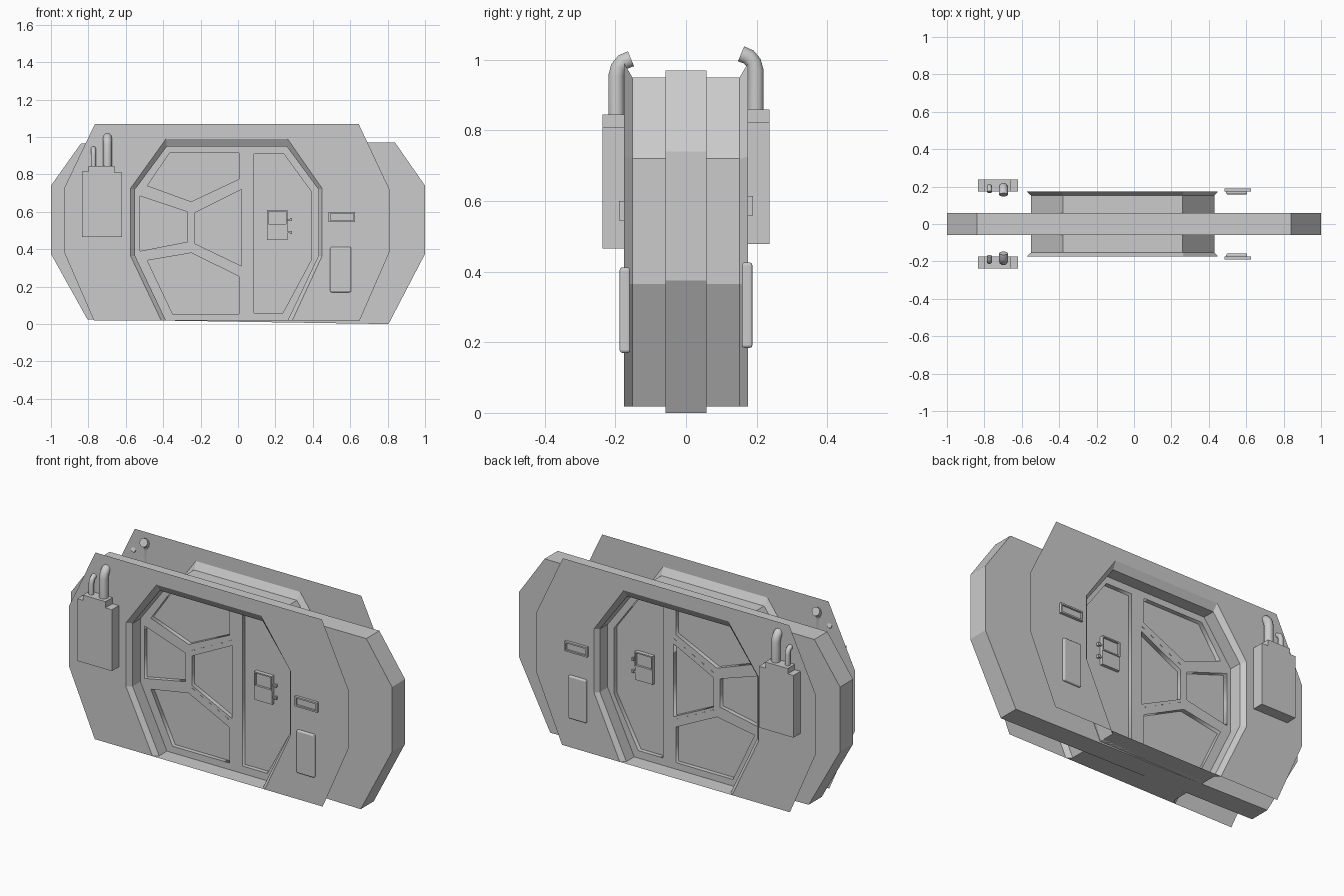
import bpy, bmesh, math
from mathutils import Matrix, Vector

if "Cube" in bpy.data.objects:
    bpy.data.objects.remove(bpy.data.objects["Cube"])


def link(name, bm):
    me = bpy.data.meshes.new(name)
    bm.to_mesh(me)
    bm.free()
    ob = bpy.data.objects.new(name, me)
    bpy.context.collection.objects.link(ob)
    return ob


def rect(x0, x1, z0, z1):
    return [(x0, z0), (x1, z0), (x1, z1), (x0, z1)]


def prism(name, pts, y0, y1, inset=0, depth=0, bevel=0):
    """Solid from an x/z outline; y0 is the front face, optionally inset and sunk."""
    bm = bmesh.new()
    back = bm.faces.new([bm.verts.new((x, y1, z)) for x, z in pts])
    ext = bmesh.ops.extrude_face_region(bm, geom=[back], use_keep_orig=True)
    front = [g for g in ext["geom"] if isinstance(g, bmesh.types.BMFace)]
    for v in front[0].verts:
        v.co.y = y0
    bmesh.ops.recalc_face_normals(bm, faces=bm.faces[:])
    if bevel:
        bmesh.ops.bevel(bm, geom=bm.edges[:], offset=bevel, segments=3, profile=0.5, affect='EDGES')
    if inset:
        bmesh.ops.inset_region(bm, faces=front, thickness=inset)
        ext = bmesh.ops.extrude_face_region(bm, geom=front)
        bmesh.ops.delete(bm, geom=front, context='FACES_ONLY')
        for g in ext["geom"]:
            if isinstance(g, bmesh.types.BMVert):
                g.co.y += depth
    return link(name, bm)


def curve_mesh(name, cu, matrix=Matrix()):
    tmp = bpy.data.objects.new(name + "_tmp", cu)
    bpy.context.collection.objects.link(tmp)
    dg = bpy.context.evaluated_depsgraph_get()
    bm = bmesh.new()
    bm.from_mesh(bpy.data.meshes.new_from_object(tmp.evaluated_get(dg)))
    bpy.data.objects.remove(tmp)
    bm.transform(matrix)
    bmesh.ops.remove_doubles(bm, verts=bm.verts[:], dist=0.0002)
    bmesh.ops.recalc_face_normals(bm, faces=bm.faces[:])
    return link(name, bm)


def holed_plate(name, loops, y, half):
    cu = bpy.data.curves.new(name, 'CURVE')
    cu.dimensions, cu.fill_mode, cu.extrude = '2D', 'BOTH', half
    for pts in loops:
        sp = cu.splines.new('POLY')
        sp.points.add(len(pts) - 1)
        for p, (x, z) in zip(sp.points, pts):
            p.co = (x, z, 0, 1)
        sp.use_cyclic_u = True
    return curve_mesh(name, cu, Matrix.Translation((0, y, 0)) @ Matrix.Rotation(math.pi / 2, 4, 'X'))


def pipe(name, path, r):
    cu = bpy.data.curves.new(name, 'CURVE')
    cu.dimensions, cu.bevel_depth, cu.bevel_resolution, cu.use_fill_caps = '3D', r, 3, True
    sp = cu.splines.new('POLY')
    sp.points.add(len(path) - 1)
    for p, co in zip(sp.points, path):
        p.co = (*co, 1)
    ob = curve_mesh(name, cu)
    ob.data.shade_smooth()
    ob.data.set_sharp_from_angle(angle=math.radians(40))
    return ob


def back_copy(ob, dz=0.0):
    me = ob.data.copy()
    me.transform(Matrix.Translation((0, 0, dz)) @ Matrix.Diagonal((1, -1, 1, 1)))
    me.flip_normals()
    bpy.context.collection.objects.link(bpy.data.objects.new("back_" + ob.name, me))


# Central wall slab
prism("wall_slab", [(-1, .74), (-.84, .965), (.84, .97), (1, .74), (1, .375), (.805, 0), (-.805, .025), (-1, .375)],
      -.058, .058)

# Doorway profiles, shared by cover sheet, lining and door
inner = [(-.385, .018), (-.55, .365), (-.55, .72), (-.38, .95), (.26, .95), (.43, .72), (.43, .365), (.265, .018)]
outer = [(-.41, .018), (-.575, .365), (-.575, .725), (-.385, .99), (.265, .99), (.45, .725), (.45, .365), (.29, .018)]
main, extras = [], []

# Thin cover sheet with doorway cut out
bm = bmesh.new()
border = [(.65, .018), (.81, .385), (.81, .72), (.645, 1.07), (-.765, 1.07), (-.93, .725), (-.93, .385), (-.77, .018)]
f = bm.faces.new([bm.verts.new((x, -.175, z)) for x, z in border + outer])
f.normal_update()
if f.normal.y > 0:
    f.normal_flip()
main.append(link("cover_sheet", bm))

# Doorway lining: chamfer, then straight tunnel
bm = bmesh.new()
rings = [[bm.verts.new((x, y, z)) for x, z in prof] for prof, y in ((outer, -.175), (inner, -.152), (inner, -.058))]
for a, b in zip(rings, rings[1:]):
    for i in range(8):
        j = (i + 1) % 8
        bm.faces.new((a[i], a[j], b[j], b[i]))
bm.normal_update()
bm.faces.ensure_lookup_table()
mid = Vector((-.06, 0, .5))
for f in bm.faces:
    if f.normal.dot(mid - f.calc_center_median()) < 0:
        f.normal_flip()
main.append(link("doorway_lining", bm))

# Door frame with five sunken panels
panels = [
    [(-.365, .915), (.005, .915), (.005, .775), (-.25, .655), (-.485, .74)],
    [(-.525, .685), (-.27, .6), (-.27, .44), (-.525, .39)],
    [(-.23, .595), (.02, .72), (.02, .31), (-.23, .43)],
    [(-.25, .38), (.005, .255), (.005, .055), (-.35, .055), (-.485, .34)],
    [(.085, .91), (.245, .91), (.39, .71), (.39, .34), (.24, .06), (.085, .06)],
]
main.append(holed_plate("door_frame", [inner] + panels, -.07, .0125))

# Small slots along the diagonal ribs
for k, (a, b) in enumerate([((-.22, .63), (.01, .745)), ((-.22, .41), (-.01, .305))]):
    ang = math.atan2(b[1] - a[1], b[0] - a[0])
    for i in range(5):
        t = i / 4
        cx, cz = a[0] + t * (b[0] - a[0]), a[1] + t * (b[1] - a[1])
        c, s = math.cos(ang), math.sin(ang)
        pts = [(cx + u * c - v * s, cz + u * s + v * c) for u, v in rect(-.009, .009, -.002, .002)]
        main.append(prism(f"rib_slot_{k}_{i}", pts, -.085, -.08))

# Door control box with screen and side knobs
main.append(prism("control_screen", rect(.155, .265, .527, .61), -.08, -.055, .01, .012))
main.append(prism("control_base", rect(.155, .265, .45, .527), -.075, -.055))
for i, z in enumerate((.49, .558)):
    main.append(prism(f"control_knob_{i}", rect(.265, .288, z - .004, z + .004), -.07, -.062))
    main.append(prism(f"control_knob_cap_{i}", rect(.278, .288, z - .008, z + .008), -.074, -.058))

# Wall display and rounded pad
extras.append(prism("wall_display", rect(.485, .625, .545, .6), -.19, -.174, .012, .01))
extras.append(prism("wall_pad", rect(.493, .605, .17, .412), -.188, -.158, bevel=.008))

# Equipment box with stepped top
extras.append(prism("equipment_box", [(-.835, .465), (-.62, .465), (-.62, .81), (-.66, .81), (-.66, .845),
                                      (-.80, .845), (-.80, .815), (-.835, .815)], -.237, -.174))

# Exhaust pipes bending back through the sheet
extras.append(pipe("large_pipe", [(-.698, -.197, .83), (-.698, -.197, .955), (-.698, -.191, .978),
                                  (-.698, -.178, .994), (-.698, -.156, 1.003)], .024))
extras.append(pipe("small_pipe", [(-.773, -.2, .83), (-.773, -.2, .905), (-.773, -.196, .921),
                                  (-.773, -.188, .931), (-.773, -.171, .938)], .014))

# Rear side repeats the front; fittings sit slightly higher there
for ob in main:
    back_copy(ob)
for ob in extras:
    back_copy(ob, .014)
